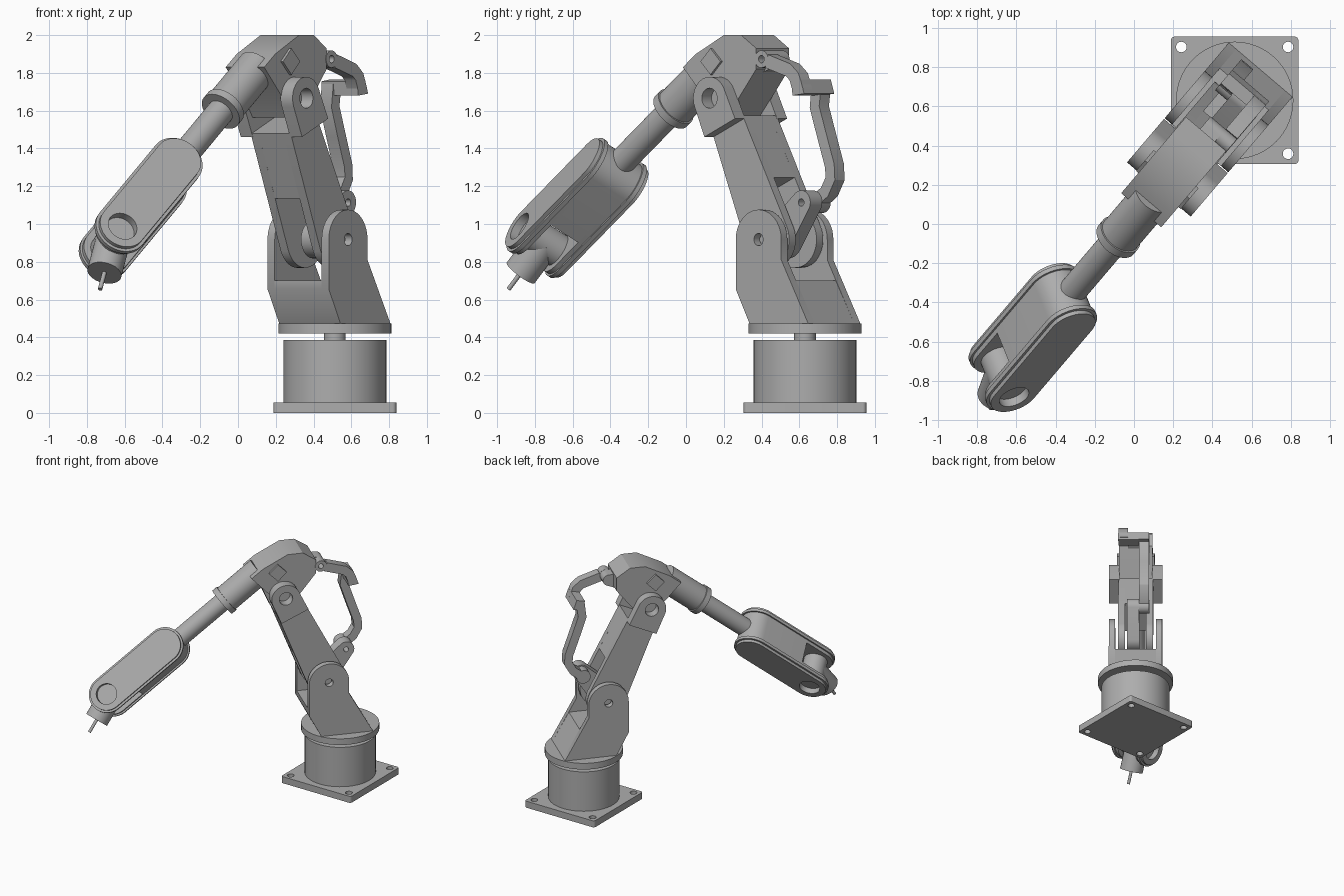
import bpy, bmesh, math
from math import cos, sin, pi, radians
from mathutils import Vector, Matrix

if "Cube" in bpy.data.objects:
    bpy.data.objects.remove(bpy.data.objects["Cube"], do_unlink=True)

grey = bpy.data.materials.new("cast grey")
grey.use_nodes = True
grey.diffuse_color = (0.42, 0.42, 0.42, 1)
grey.node_tree.nodes["Principled BSDF"].inputs["Base Color"].default_value = (0.42, 0.42, 0.42, 1)


def frame(p, q, n, origin):
    return Matrix((p, q, n, origin))


def prism(name, outline, a, b, fr, holes=()):
    """Extrude a profile (with holes) from a to b along the third axis of a frame."""
    p, q, n, origin = (fr[i] for i in range(4))
    bm = bmesh.new()
    edges = []
    for loop in (outline, *holes):
        vs = [bm.verts.new(origin + p * s + q * t + n * a) for s, t in loop]
        edges += [bm.edges.new((vs[i - 1], vs[i])) for i in range(len(vs))]
    if holes:
        bmesh.ops.triangle_fill(bm, edges=edges, use_beauty=True)
    else:
        bm.faces.new(vs)
    grown = bmesh.ops.extrude_face_region(bm, geom=bm.faces[:], use_keep_orig=True)
    moved = [v for v in grown["geom"] if isinstance(v, bmesh.types.BMVert)]
    bmesh.ops.translate(bm, verts=moved, vec=n * (b - a))
    bmesh.ops.recalc_face_normals(bm, faces=bm.faces[:])
    me = bpy.data.meshes.new(name)
    bm.to_mesh(me)
    bm.free()
    me.materials.append(grey)
    me.shade_smooth()
    me.set_sharp_from_angle(angle=radians(30))
    ob = bpy.data.objects.new(name, me)
    bpy.context.scene.collection.objects.link(ob)
    return ob


def pair(name, outline, a, b, fr, holes=()):
    """The same plate on both sides of the centre plane."""
    prism("left_" + name, outline, a, b, fr, holes)
    prism("right_" + name, outline, -b, -a, fr, holes)


def arc(c, r, a0, a1, n=20):
    return [(c[0] + r * cos(a0 + (a1 - a0) * i / n), c[1] + r * sin(a0 + (a1 - a0) * i / n))
            for i in range(n + 1)]


def circle(c, r, n=40):
    return arc(c, r, 0, 2 * pi * (n - 1) / n, n - 1)


def capsule(c0, r0, c1, r1):
    d = Vector(c1) - Vector(c0)
    th, be = math.atan2(d.y, d.x), math.acos((r0 - r1) / d.length)
    return arc(c0, r0, th + be, th + 2 * pi - be) + arc(c1, r1, th - be, th + be)


def ribbon(path, w):
    """Outline of a bar of half width w along a path."""
    pts = [Vector(p) for p in path]
    left, right = [], []
    for i, p in enumerate(pts):
        d = (pts[min(i + 1, len(pts) - 1)] - pts[max(i - 1, 0)]).normalized()
        n = Vector((-d.y, d.x)) * w
        left.append(tuple(p + n))
        right.append(tuple(p - n))
    return left + right[::-1]


X, Y, Z = Vector((1, 0, 0)), Vector((0, 1, 0)), Vector((0, 0, 1))


class Frame(list):
    pass


def frame(p, q, n, origin):
    return Frame((p, q, n, origin))


CENTRE = Vector((0.513, 0.63, 0))
YAW = radians(229.6)
F = Vector((cos(YAW), sin(YAW), 0))      # forward
V = Vector((-sin(YAW), cos(YAW), 0))     # sideways
BASE = frame(X, Y, Z, CENTRE)
ARM = frame(F, Z, V, CENTRE)

# Base: foot plate with bolt holes, drum, spindle and turntable
corners = [(1, 1), (-1, 1), (-1, -1), (1, -1)]
foot = []
for k, (sx, sy) in enumerate(corners):
    foot += arc((sx * 0.305, sy * 0.305), 0.02, k * pi / 2, (k + 1) * pi / 2, 5)
prism("foot_plate", foot, 0, 0.055, BASE,
      [circle((sx * 0.272, sy * 0.272), 0.027, 20) for sx, sy in corners])
prism("drum", circle((0, 0), 0.272, 64), 0.055, 0.387, BASE)
prism("spindle", circle((0, 0), 0.057), 0.387, 0.43, BASE)
prism("turntable", circle((0, 0), 0.299, 64), 0.42, 0.472, BASE)

# Shoulder bracket: two cheeks and a block between them
SH = (0.142, 0.918)
cheek = arc(SH, 0.158, 0, pi) + [(-0.016, 0.81), (-0.204, 0.472), (0.204, 0.472), (0.30, 0.655)]
pair("shoulder_cheek", cheek, 0.163, 0.213, ARM, [circle(SH, 0.032, 24)])
prism("shoulder_block", [(0.204, 0.472), (0.30, 0.655), (0.30, 0.70), (-0.075, 0.70), (-0.204, 0.472)],
      -0.164, 0.164, ARM)


def on_arm(n, t):
    """Point in the leaning upper arm: n forward of its axis, t along it."""
    return (SH[0] + 0.415 * t + 0.91 * n, SH[1] + 0.91 * t - 0.415 * n)


# Upper arm: forked at the bottom, knuckles at the top
side = [on_arm(*p) for p in arc((0, 0), 0.15, pi, 2 * pi) + [(0.115, 0.67), (-0.115, 0.67)]]
pair("arm_side", side, 0.085, 0.139, ARM)
prism("arm_core", [on_arm(*p) for p in [(0.134, 0.30), (0.115, 0.67), (-0.115, 0.67), (-0.134, 0.30)]],
      -0.085, 0.085, ARM)
EL = on_arm(0, 0.822)
knuckle = [on_arm(*p) for p in arc((0, 0.822), 0.113, 0, pi) + [(-0.117, 0.65), (0.117, 0.65)]]
pair("elbow_knuckle", knuckle, 0.13, 0.213, ARM, [circle(EL, 0.053, 32)])

# Elbow housing with side bosses and a lug for the link rod
housing = [(0.735, 1.83), (0.645, 1.90), (0.45, 2.0), (0.33, 2.0), (0.225, 1.93), (0.225, 1.82),
           (0.36, 1.65), (0.43, 1.565), (0.52, 1.565), (0.595, 1.68)]
prism("elbow_housing", housing, -0.134, 0.134, ARM)
pair("housing_boss", [(0.60, 1.86), (0.53, 1.79), (0.46, 1.86), (0.53, 1.93)], 0.13, 0.15, ARM)
PIN = (0.187, 1.873)
prism("housing_lug", capsule((0.26, 1.86), 0.06, PIN, 0.045), -0.04, 0.06, ARM)

# Crank and cranked link rod behind the arm
CR = (-0.03, 1.114)
prism("crank", capsule(SH, 0.10, CR, 0.064), -0.03, 0.067, ARM, [circle(CR, 0.02, 20)])
prism("rod_lower", ribbon([(-0.055, 1.74), (-0.04, 1.62), (-0.09, 1.47), (-0.145, 1.31), (-0.15, 1.24),
                           (-0.11, 1.17), CR], 0.033), -0.11, -0.03, ARM)
prism("rod_lower_eye", circle(CR, 0.055), -0.11, -0.03, ARM)
prism("rod_upper", ribbon([(0.15, 1.862), (0.0, 1.815), (-0.04, 1.78), (-0.07, 1.70)], 0.036),
      0.06, 0.137, ARM)
prism("rod_upper_eye", circle(PIN, 0.046), 0.06, 0.137, ARM, [circle(PIN, 0.02, 20)])
prism("rod_jog", [(-0.02, 1.755), (-0.085, 1.765), (-0.11, 1.69), (-0.03, 1.68)], -0.11, 0.137, ARM)

# Forearm tube along a sloping axis, with the collar and its end ring
PITCH = radians(38)
A = F * cos(PITCH) - Z * sin(PITCH)
UP = F * sin(PITCH) + Z * cos(PITCH)
ORIGIN = CENTRE + F * 0.921 + Z * 1.605
TUBE = frame(V, UP, A, ORIGIN)
prism("collar", circle((0, 0), 0.107, 48), -0.36, -0.03, TUBE)
prism("collar_ring", circle((0, 0), 0.116, 48), -0.03, 0.015, TUBE)
prism("forearm_tube", circle((0, 0), 0.072, 40), -0.03, 0.5, TUBE)

# Wrist housing, rolled about the forearm axis
ROLL = radians(40)
N = V * cos(ROLL) + UP * sin(ROLL)
B = N.cross(A) * (1 if N.cross(A).z < 0 else -1)
WRIST = frame(A, B, N, ORIGIN)
TOP, PIVOT = (0.555, 0), (1.135, 0)
prism("wrist_body", arc(TOP, 0.13, pi / 2, 3 * pi / 2) + [(0.94, -0.13), (0.94, 0.13)],
      -0.116, 0.116, WRIST)
pair("wrist_cheek", capsule(TOP, 0.13, PIVOT, 0.13), 0.09, 0.116, WRIST)
pair("wrist_flange", capsule(TOP, 0.142, PIVOT, 0.142), 0.116, 0.14, WRIST, [circle(PIVOT, 0.08)])
pair("wrist_cover", capsule(TOP, 0.126, PIVOT, 0.126), 0.14, 0.162, WRIST, [circle(PIVOT, 0.08)])
prism("wrist_barrel", circle(PIVOT, 0.092), -0.09, 0.09, WRIST)

# Tool flange and pin, bent down at the wrist
BEND = radians(20)
T = A * cos(BEND) + B * sin(BEND)
TOOL = frame(N, T.cross(N), T, ORIGIN + A * PIVOT[0])
prism("tool_flange", circle((0, 0), 0.092), 0, 0.21, TOOL)
prism("tool_pin", circle((0, 0), 0.012, 16), 0.2, 0.32, TOOL)
